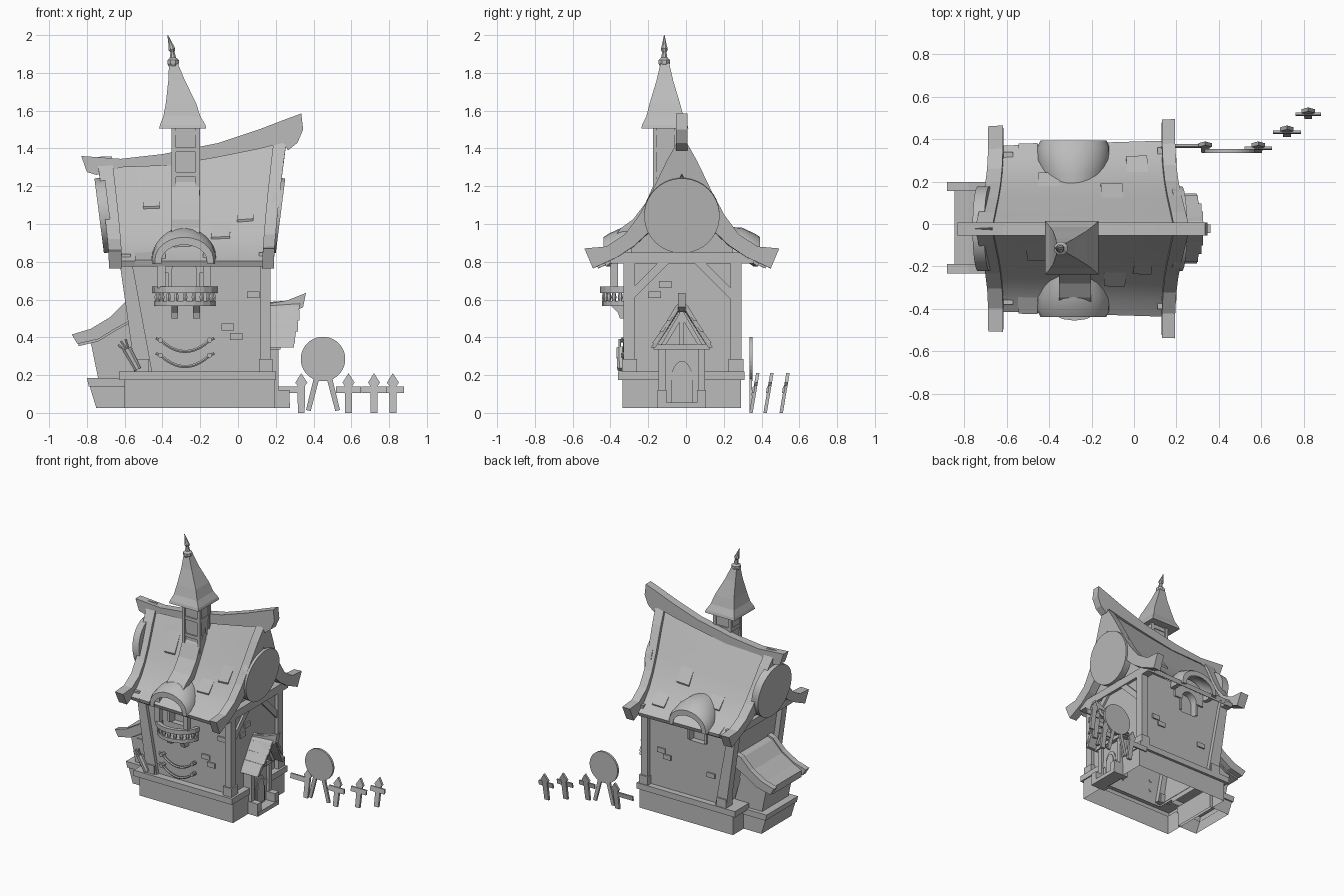
import bpy, bmesh
from math import sin, cos, pi
from mathutils import Vector

if "Cube" in bpy.data.objects:
    bpy.data.objects.remove(bpy.data.objects["Cube"])

gray = bpy.data.materials.new("plain gray")
gray.use_nodes = True
gray.diffuse_color = (0.5, 0.5, 0.5, 1)
gray.node_tree.nodes["Principled BSDF"].inputs["Base Color"].default_value = (0.5, 0.5, 0.5, 1)
CY = -0.022  # centre line of the house in y


def loft(name, rings, smooth=False, caps=True):
    """Skin closed rings of points, capping both ends if wanted."""
    bm = bmesh.new()
    vs = [[bm.verts.new(p) for p in r] for r in rings]
    n = len(vs[0])
    for a, b in zip(vs, vs[1:]):
        for i in range(n):
            j = (i + 1) % n
            bm.faces.new((a[i], a[j], b[j], b[i]))
    if caps:
        bm.faces.new(vs[0])
        bm.faces.new(vs[-1])
    bmesh.ops.recalc_face_normals(bm, faces=bm.faces)
    me = bpy.data.meshes.new(name)
    bm.to_mesh(me)
    bm.free()
    ob = bpy.data.objects.new(name, me)
    bpy.context.collection.objects.link(ob)
    me.materials.append(gray)
    if smooth:
        bpy.ops.object.select_all(action='DESELECT')
        ob.select_set(True)
        bpy.context.view_layer.objects.active = ob
        bpy.ops.object.shade_smooth_by_angle(angle=0.6)
    return ob


def rect(x0, x1, y0, y1, z):
    return [(x0, y0, z), (x1, y0, z), (x1, y1, z), (x0, y1, z)]


def box(name, x0, x1, y0, y1, z0, z1):
    return loft(name, [rect(x0, x1, y0, y1, z0), rect(x0, x1, y0, y1, z1)])


def prism(name, pts, axis, a, b, lean=0):
    if axis == 'x':
        rings = [[(t, p, q) for p, q in pts] for t in (a, b)]
    else:
        rings = [[(p, t + lean * q, q) for p, q in pts] for t in (a, b)]
    return loft(name, rings)


def tube(name, pts, radii, n=6, smooth=False):
    pts = [Vector(p) for p in pts]
    if not isinstance(radii, (list, tuple)):
        radii = [radii] * len(pts)
    rings = []
    for i, p in enumerate(pts):
        d = (pts[min(i + 1, len(pts) - 1)] - pts[max(i - 1, 0)]).normalized()
        u = d.cross(Vector((0, 1, 0) if abs(d.y) < 0.9 else (0, 0, 1))).normalized()
        w = d.cross(u)
        rings.append([p + (u * cos(2 * pi * (k + .5) / n) + w * sin(2 * pi * (k + .5) / n)) * radii[i]
                      for k in range(n)])
    return loft(name, rings, smooth)


def arch(cx, w, z0, zs, h, n=12):
    return [(cx - w, z0)] + [(cx - w * cos(pi * i / n), zs + h * sin(pi * i / n))
                             for i in range(n + 1)] + [(cx + w, z0)]


# Crooked roof space: u runs along the ridge, d is distance from the ridge
def roof_pt(u, d, z):
    h = max(0, (z - 0.8) / 0.62)
    xl, xr = -0.65 - 0.055 * h ** 1.3, 0.165 + 0.062 * h ** 1.3
    s = 0.83 + 0.02 * u + 0.15 * u * u
    return (xl + (xr - xl) * u, CY + d * (0.94 + 0.06 * u), 0.8 + (z - 0.8) * s if z > 0.8 else z)


def band(name, outer, inner, us, smooth=False):
    both = [(-d, z) for d, z in outer[:0:-1]] + list(outer)
    under = [(-d, z) for d, z in inner[:0:-1]] + list(inner)
    rings = [[roof_pt(u, *o) for u in us] + [roof_pt(u, *i) for u in reversed(us)]
             for o, i in zip(both, under)]
    return loft(name, rings, smooth)


roof = [(0, 1.44), (.07, 1.305), (.15, 1.14), (.21, 1.03), (.27, .938), (.34, .86), (.415, .805)]
board = [(0, 1.47), (.08, 1.33), (.155, 1.175), (.225, 1.045), (.30, .945), (.40, .88), (.515, .87)]
board_in = [(0, 1.26), (.04, 1.18), (.10, 1.07), (.17, .96), (.25, .885), (.34, .825), (.47, .765)]
band("main_roof", roof, [(d * .97, z - .03) for d, z in roof], [.04 + .092 * i for i in range(11)], True)
band("left_bargeboard", board, board_in, [-.04, .045])
band("right_bargeboard", board, board_in, [.955, 1.03])
for us in ([.06, .09], [.91, .94]):
    band("gable_wall", [(d, z - .03) for d, z in roof[:5]], [(d, .79) for d, z in roof[:5]], us)

# Raised shingle patches on both slopes
for u, w, k, side in [(.2, .1, 1, -1), (.62, .12, 3, -1), (.78, .1, 2, -1), (.13, .11, 5, -1),
                      (.25, .12, 3, 1), (.6, .12, 2, 1), (.75, .12, 4, 1), (.13, .11, 5, 1)]:
    rows = []
    for (d, z), lift in ((roof[k], 0), (roof[k + 1], .007)):
        top = [roof_pt(v, side * (d + lift), z + lift) for v in (u, u + w)]
        low = [roof_pt(v, side * d, z - .02) for v in (u + w, u)]
        rows.append(top + low)
    loft("shingle_patch", rows)

# Ridge beam with upswept ends
prism("ridge_beam", [(-.83, 1.36), (-.62, 1.345), (-.4, 1.37), (-.1, 1.43), (.11, 1.5), (.24, 1.55), (.335, 1.585),
                     (.345, 1.5), (.315, 1.43), (.265, 1.39), (.24, 1.43), (.1, 1.395), (-.1, 1.355), (-.35, 1.31),
                     (-.62, 1.3), (-.75, 1.26), (-.8, 1.275)], 'y', -.053, .007)

# Hollow base with its ledge, and leaning walls with arched openings
loft("base", [rect(-.6, .192, -.335, .29, .025), rect(-.6, .192, -.335, .29, .175), rect(-.63, .2, -.36, .31, .175),
              rect(-.63, .2, -.36, .31, .22), rect(-.5, .15, -.305, .265, .22)], caps=False)
walls = loft("walls", [rect(-.5, .15, -.305, .265, .2), rect(-.595, .15, -.305, .265, .85)])
for y0, y1 in ((CY - .6, -.26), (.22, .5)):
    cut = prism("opening_cutter", arch(-.285, .065, .64, .75, .065), 'y', y0, y1)
    cut.hide_render = True
    mod = walls.modifiers.new("opening", 'BOOLEAN')
    mod.object, mod.solver = cut, 'EXACT'
    bpy.context.view_layer.objects.active = walls
    bpy.ops.object.modifier_apply(modifier="opening")
    bpy.data.objects.remove(cut)
bm = bmesh.new()
bm.from_mesh(walls.data)
ends = [f for f in bm.faces if all(v.co.z < .21 for v in f.verts) or all(v.co.z > .84 for v in f.verts)]
bmesh.ops.delete(bm, geom=ends, context='FACES')
bm.to_mesh(walls.data)
bm.free()

# Corner posts, footings, beams and braces
for y0, y1 in ((-.33, -.27), (.235, .295)):
    loft("left_post", [rect(-.545, -.455, y0, y1, .22), rect(-.63, -.565, y0, y1, .82)])
    box("right_post", .12, .172, y0, y1, .22, .82)
    box("left_footing", -.55, -.47, y0 - .01, y1 + .01, .215, .285)
    box("right_footing", .11, .183, y0 - .01, y1 + .01, .215, .285)
box("right_tie_beam", .11, .172, -.4, .36, .79, .85)
box("left_tie_beam", -.635, -.57, -.38, .34, .79, .84)
for s in (-1, 1):
    prism("side_brace", [(CY + s * .26, .6), (CY + s * .26, .66), (CY + s * .13, .79), (CY + s * .07, .79)],
          'x', .14, .165)

# Gable discs
tube("right_disc", [(.17, CY, 1.05), (.225, CY, 1.043)], .2, 36, True)
tube("left_disc", [(-.68, CY, 1.05), (-.735, CY, 1.043)], .2, 36, True)

# Front and back eyebrow dormers, swelling out of the slope
for s in (-1, 1):
    rings = []
    for d, w, top, low in ((.415, .155, .93, .79), (.385, .17, .95, .79), (.32, .172, .98, .79), (.25, .155, .985, .8),
                           (.18, .13, .985, .82)):
        outer = arch(-.285, w, low, low + .02, top - low - .02)
        inner = arch(-.285, w - .035, low, low + .015, top - low - .055)
        rings.append([(x, CY + s * d, z) for x, z in outer + inner[::-1]])
    loft("dormer_hood", rings, True)
    loft("dormer_face", [[(x, CY + s * d, z) for x, z in
                          arch(-.285, .065, .74, .75, .065)[::-1] + arch(-.285, .13, .74, .81, .11)]
                         for d in (.3, .26)])

# Front door frame and dormer posts
for nm, y0, y1 in (("door_frame", -.325, -.3), ("window_frame", .26, .275)):
    prism(nm, arch(-.285, .082, .65, .75, .082) + arch(-.285, .065, .65, .75, .065)[::-1], 'y', y0, y1)
for x in (-.405, -.165):
    box("dormer_post", x - .02, x + .02, -.4, -.36, .66, .85)

# Tower on the roof with its sweeping ramp
prism("tower_ramp", [(-.38, .93), (-.345, .978), (-.28, 1.025), (-.215, 1.11), (-.17, 1.21), (-.1, 1.32), (-.09, 1.1),
                     (-.2, 1.0)], 'x', -.352, -.203)
loft("tower_shaft", [rect(-.34, -.21, -.16, -.055, 1.1), rect(-.345, -.21, -.165, -.05, 1.52)])
for x in (-.352, -.224):
    for y in (-.175, -.062):
        box("tower_post", x, x + .024, y, y + .022, 1.15, 1.51)
for z in (1.25, 1.38, 1.47):
    box("tower_rail", -.35, -.205, -.172, -.045, z, z + .025)


def square(cx, r, z):
    return rect(cx - r, cx + r, -.112 - r, -.112 + r, z)


loft("tower_roof", [square(-.293, .125, 1.505), square(-.293, .12, 1.525), square(-.297, .098, 1.57),
                    square(-.302, .08, 1.64), square(-.325, .044, 1.76), square(-.343, .022, 1.855)])
finial = [(-.343, 1.835, .025), (-.344, 1.85, .033), (-.344, 1.868, .033), (-.345, 1.88, .018), (-.347, 1.91, .012),
          (-.35, 1.925, .02), (-.355, 1.945, .014), (-.372, 2.0, .002)]
tube("finial", [(x, -.115, z) for x, z, r in finial], [r for x, z, r in finial], 8)


# Curved balcony
def bow(rx, ry):
    return [(-.28 - rx * cos(pi * i / 10), -.31 - ry * sin(pi * i / 10)) for i in range(11)]


for nm, z0, z1, grow in (("balcony_floor", .565, .592, -.01), ("balcony_rail", .635, .668, 0)):
    pts = bow(.172 + grow, .145 + grow)
    if nm == "balcony_rail":
        pts += bow(.145, .115)[::-1]
    loft(nm, [[(x, y, z) for x, y in pts] for z in (z0, z1)])
for x, y in bow(.15, .122):
    tube("baluster", [(x, y, .585), (x, y, .612), (x, y, .64)], [.008, .014, .008])
for x in (-.335, -.22):
    prism("balcony_bracket", [(-.3, .5), (-.35, .5), (-.36, .53), (-.4, .57), (-.3, .57)], 'x', x - .018, x + .018)

# Hanging garlands with end knobs
for z in (.385, .305):
    tube("garland", [(-.28 + .13 * t / 5, -.325, z - .06 * (1 - t * t / 25)) for t in range(-5, 6)], .009)
    for s in (-1, 1):
        tube("garland_knob", [(-.28 + s * .13, -.3, z), (-.28 + s * .13, -.345, z)], .014, 8)
        tube("garland_curl", [(-.28 + s * .13, -.33, z), (-.28 + s * .155, -.33, z + .01)], .008)

# Holder with sticks leaning on the front
tube("stick_holder", [(-.53, -.345, .23), (-.59, -.345, .34)], [.02, .026], 8)
for dx, dz in ((-.035, .04), (-.01, .05), (-.05, .02)):
    tube("stick", [(-.57, -.35, .31), (-.585 + dx, -.35, .34 + dz)], .007)

# Loose bricks
for x, z in ((.08, .625), (-.055, .455), (-.01, .405)):
    box("front_brick", x - .033, x + .033, -.315, -.3, z - .018, z + .018)
for x, z in ((.02, .5), (-.03, .46), (-.4, .42)):
    box("back_brick", x - .033, x + .033, .26, .275, z - .018, z + .018)
for y, z in ((-.165, .625), (-.11, .68)):
    box("side_brick", .145, .16, y - .033, y + .033, z - .018, z + .018)

# Lean-to on the left end
loft("annex_base", [rect(-.75, -.58, -.2, .16, .025), rect(-.785, -.58, -.2, .16, .14), rect(-.79, -.58, -.21, .17, .14),
                    rect(-.8, -.58, -.21, .17, .185), rect(-.74, -.58, -.18, .14, .185)], caps=False)
loft("annex_walls", [rect(-.74, -.5, -.18, .14, .18), rect(-.785, -.56, -.18, .14, .4)], caps=False)
prism("annex_gable", [(-.785, .39), (-.68, .47), (-.57, .54), (-.55, .39)], 'y', -.18, .14)
lean = [(-.88, .415), (-.78, .445), (-.68, .505), (-.6, .585), (-.55, .6), (-.55, .5), (-.66, .44), (-.74, .39),
        (-.85, .365)]
for y0 in (-.232, .155):
    prism("annex_rafter", lean, 'y', y0, y0 + .043)
prism("annex_roof", [(max(x, -.845), z - .012) for x, z in lean], 'y', -.19, .156)
for x, z in ((-.64, .3), (-.6, .25), (-.7, .36)):
    box("annex_brick", x - .022, x + .022, -.187, -.17, z - .012, z + .012)

# Porch: step, columns, door and crooked little roof
box("porch_step", .17, .275, -.145, .105, .025, .055)
for s in (-1, 1):
    y = CY + s * .105
    box("porch_column", .15, .215, y - .018, y + .018, .05, .36)
    box("porch_foot", .15, .272, y - .024, y + .024, .025, .12)
    prism("porch_truss", [(CY + s * .11, .36), (CY + s * .085, .36), (CY, .5), (CY, .55)], 'x', .2, .25)
box("porch_lintel", .15, .225, CY - .15, CY + .15, .335, .365)
box("porch_king_post", .2, .25, CY - .012, CY + .012, .36, .56)
box("porch_wall", .14, .195, CY - .095, CY + .095, .05, .34)
prism("porch_door", arch(CY, .058, .05, .17, .105), 'x', .19, .203)
prism("porch_door_panel", arch(CY, .04, .07, .17, .08), 'x', .19, .21)
chevron = [(-.165, .345), (-.1, .445), (-.035, .55), (0, .585), (.035, .55), (.1, .445), (.165, .345),
           (.14, .345), (.08, .435), (.02, .53), (0, .545), (-.02, .53), (-.08, .435), (-.14, .345)]
loft("porch_roof", [[(x + k * (z - .345), CY + y, z + (z - .345) * k * .4) for y, z in chevron]
                    for x, k in ((.14, 0), (.295, .15))])
prism("porch_ridge", [(.14, .575), (.26, .595), (.36, .635), (.345, .56), (.3, .535), (.14, .53)],
      'y', CY - .02, CY + .02)

# Overhanging porch shingles in stepped courses
for s in (-1, 1):
    for z, reach in ((.37, .302), (.43, .318), (.49, .326)):
        (y0, z0), (y1, z1) = [(CY + s * (.165 - (t - .345) * .64), t) for t in (z, z + .055)]
        prism("porch_shingle", [(y0 + s * .008, z0), (y1 + s * .004, z1), (y1 - s * .012, z1), (y0 - s * .012, z0)],
              'x', .16, reach)

# Broken fence and round sign
picket = [(-.018, 0), (.018, 0), (.02, .145), (.032, .16), (0, .21), (-.032, .16), (-.02, .145)]
for x, y in ((.335, .335), (.585, .335), (.72, .41), (.82, .495)):
    prism("fence_picket", [(x + a, b) for a, b in picket], 'y', y, y + .018, .17)
for x0, x1, y in ((.19, .35, .34), (.52, .65, .33), (.655, .785, .405), (.76, .88, .49)):
    prism("fence_rail", [(x0, .105), (x1, .105), (x1, .14), (x0, .14)], 'y', y, y + .012, .17)
tube("sign_disc", [(.45, .335, .285), (.45, .352, .285)], .118, 32)
for s in (-1, 1):
    prism("sign_leg", [(.45 + s * a, z) for a, z in ((.065, .01), (.09, .015), (.045, .2), (.015, .2))],
          'y', .335, .35)
